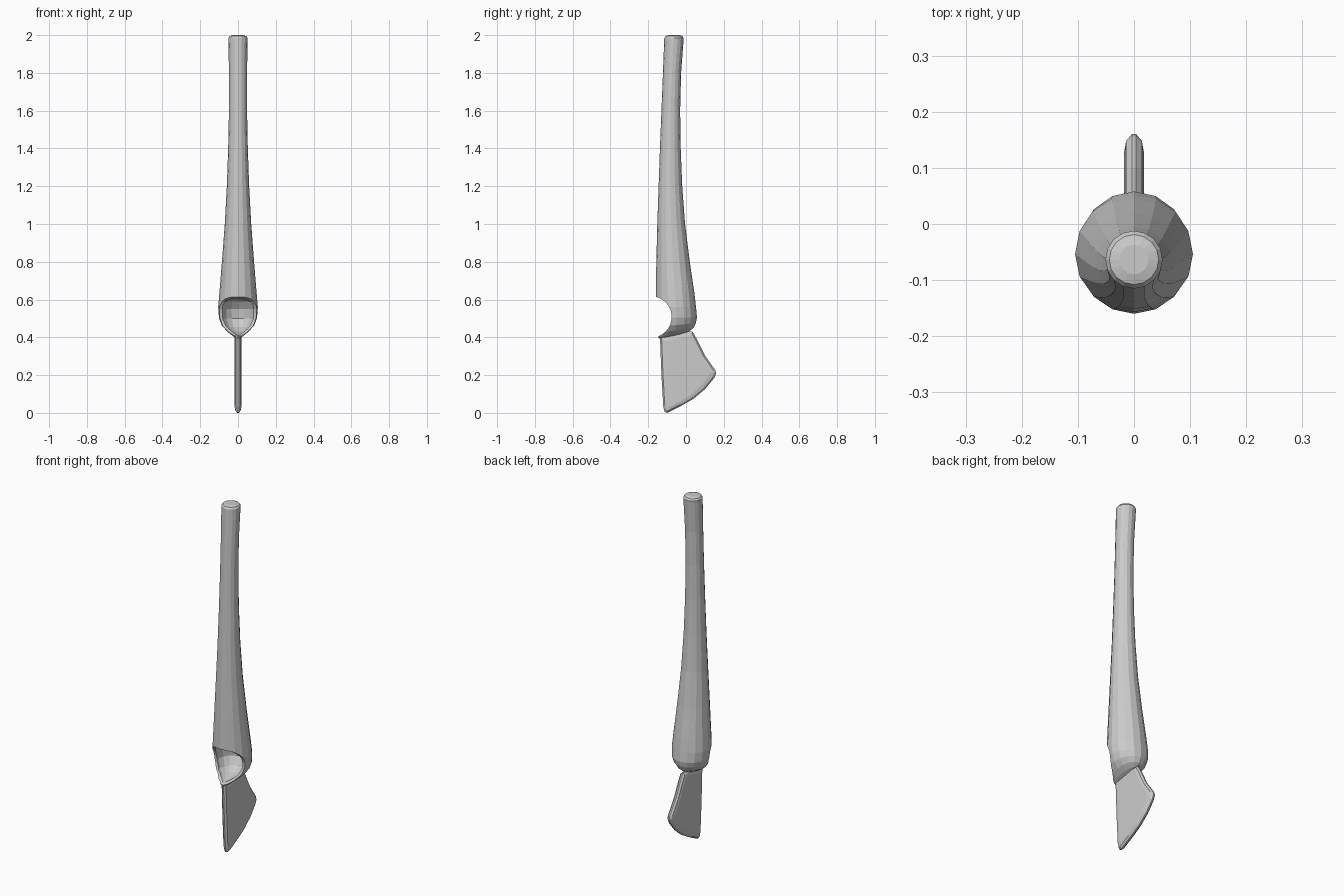
import bpy, bmesh, math

SIDES = 16

def to_object(bm, name):
    bmesh.ops.recalc_face_normals(bm, faces=bm.faces)
    mesh = bpy.data.meshes.new(name)
    bm.to_mesh(mesh)
    bm.free()
    obj = bpy.data.objects.new(name, mesh)
    bpy.context.collection.objects.link(obj)
    return obj

def bridge(bm, rings):
    n = len(rings[0])
    for a, b in zip(rings, rings[1:]):
        for i in range(n):
            bm.faces.new((a[i], a[(i + 1) % n], b[(i + 1) % n], b[i]))
    bm.faces.new(rings[0])
    bm.faces.new(rings[-1])

def loft(name, sections):
    """Sections: z, front y, back y, half width, tilt of the ring."""
    bm = bmesh.new()
    rings = []
    for z, y0, y1, w, tilt in sections:
        ring = []
        for i in range(SIDES):
            a = 2 * math.pi * i / SIDES
            dy = (y1 - y0) / 2 * math.sin(a)
            ring.append(bm.verts.new((w * math.cos(a), (y0 + y1) / 2 + dy, z + tilt * dy)))
        rings.append(ring)
    bridge(bm, rings)
    return to_object(bm, name)

# Swelling handle ending in a pointed spoon-like socket
handle = loft("handle", [
    (0.405, -0.142, -0.02, 0.012, 0.2),
    (0.416, -0.146, 0.018, 0.034, 0.2),
    (0.436, -0.15, 0.04, 0.062, 0.15),
    (0.465, -0.155, 0.052, 0.087, 0.1),
    (0.505, -0.158, 0.058, 0.101, 0),
    (0.56, -0.16, 0.053, 0.105, 0),
    (0.63, -0.16, 0.045, 0.099, 0),
    (0.8, -0.157, 0.02, 0.085, 0),
    (1.0, -0.152, -0.005, 0.07, 0),
    (1.2, -0.145, -0.02, 0.059, 0),
    (1.4, -0.138, -0.028, 0.052, 0),
    (1.6, -0.13, -0.031, 0.048, 0),
    (1.8, -0.122, -0.026, 0.048, 0),
    (1.985, -0.115, -0.012, 0.051, 0),
    (1.995, -0.108, -0.019, 0.044, 0),
    (2.0, -0.09, -0.037, 0.026, 0)])

# Cutters: round notch in the front and the hollow behind it
bpy.ops.mesh.primitive_cylinder_add(vertices=32, radius=0.11, depth=0.4,
                                    location=(0, -0.186, 0.508), rotation=(0, math.pi / 2, 0))
notch = bpy.context.object
notch.name = "notch_cutter"
hollow = loft("hollow_cutter", [
    (0.413, -0.15, -0.1, 0.007, 0),
    (0.43, -0.15, -0.03, 0.034, 0),
    (0.455, -0.15, 0.01, 0.064, 0),
    (0.5, -0.148, 0.035, 0.085, 0),
    (0.55, -0.146, 0.028, 0.088, 0),
    (0.59, -0.144, 0.0, 0.082, 0),
    (0.612, -0.135, -0.04, 0.055, 0)])
for cutter in (notch, hollow):
    mod = handle.modifiers.new(cutter.name, 'BOOLEAN')
    mod.operation = 'DIFFERENCE'
    mod.solver = 'EXACT'
    mod.object = cutter
    cutter.hide_render = True
    cutter.hide_set(True)

# Flat flared blade with rounded edges
outline = [(-0.138, 0.405), (0.0, 0.43), (0.035, 0.43), (0.06, 0.385), (0.1, 0.305),
           (0.156, 0.225), (0.16, 0.21), (0.15, 0.185), (0.1, 0.125), (0.04, 0.075),
           (-0.03, 0.035), (-0.1, 0.0), (-0.113, 0.005), (-0.12, 0.03), (-0.13, 0.2)]
cy, cz = -0.01, 0.24
bm = bmesh.new()
rings = [[bm.verts.new((x, cy + (y - cy) * s, cz + (z - cz) * k)) for y, z in outline]
         for x, s, k in ((-0.018, 0.8, 0.86), (-0.014, 0.93, 0.95), (-0.004, 1, 1),
                         (0.004, 1, 1), (0.014, 0.93, 0.95), (0.018, 0.8, 0.86))]
bridge(bm, rings)
blade = to_object(bm, "blade")
